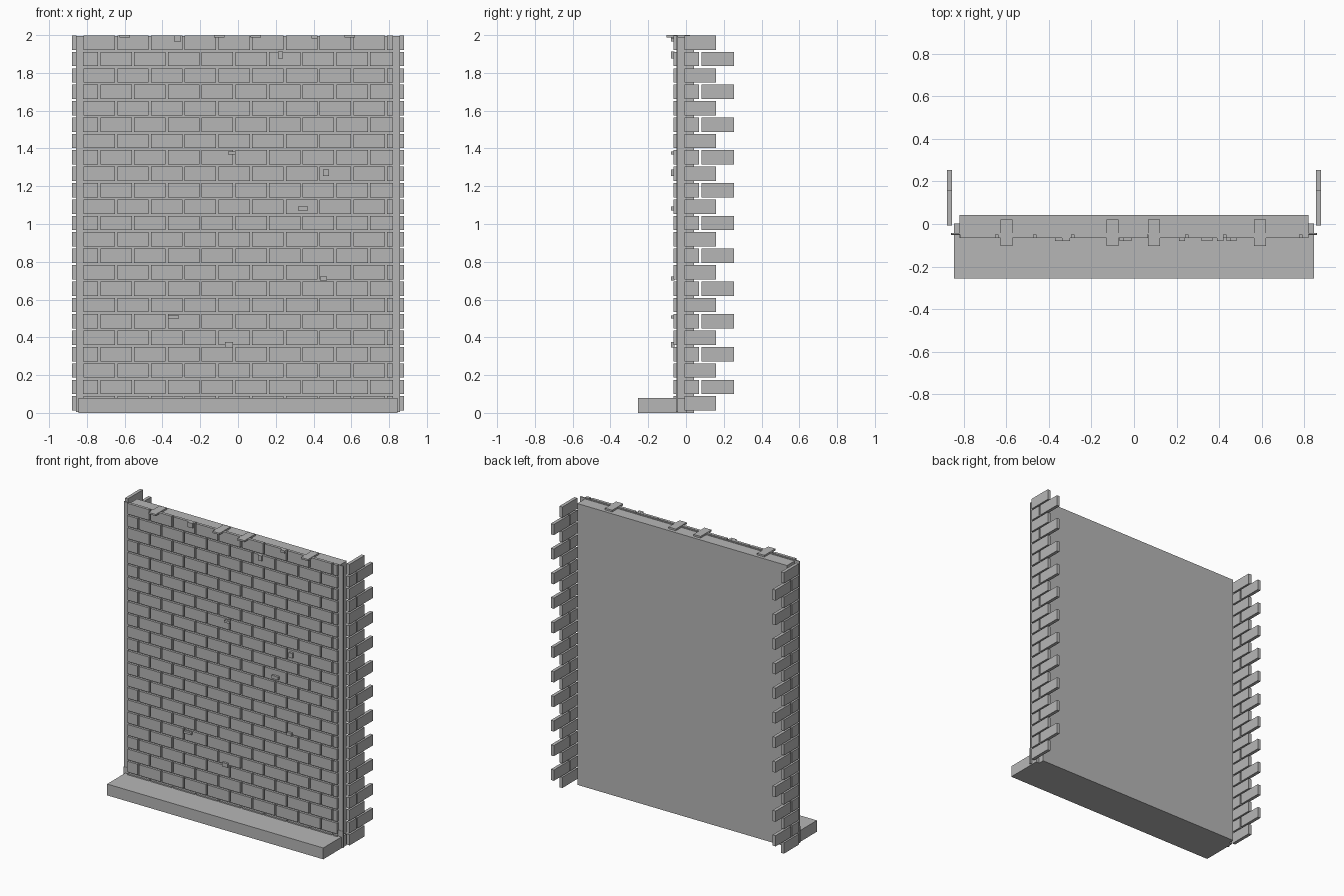
import bpy
import bmesh
from mathutils import Matrix, Vector

cube = bpy.data.objects.get("Cube")
if cube:
    bpy.data.objects.remove(cube, do_unlink=True)

stone = bpy.data.materials.new("stone grey")
stone.use_nodes = True
COLOR = (0.47, 0.47, 0.47, 1)
stone.diffuse_color = COLOR
stone.node_tree.nodes["Principled BSDF"].inputs["Base Color"].default_value = COLOR


def build(name, boxes):
    """One object made of boxes given as (x0, x1, y0, y1, z0, z1)."""
    bm = bmesh.new()
    for x0, x1, y0, y1, z0, z1 in boxes:
        centre = Vector((x0 + x1, y0 + y1, z0 + z1)) / 2
        size = Matrix.Diagonal((x1 - x0, y1 - y0, z1 - z0, 1))
        bmesh.ops.create_cube(bm, size=1, matrix=Matrix.Translation(centre) @ size)
    mesh = bpy.data.meshes.new(name)
    bm.to_mesh(mesh)
    bm.free()
    mesh.materials.append(stone)
    obj = bpy.data.objects.new(name, mesh)
    bpy.context.collection.objects.link(obj)
    return obj


ROWS, PITCH, FIRST, TALL = 23, 0.0868, 0.0125, 0.076
STEP, GAP, HALF = 0.1785, 0.012, 0.82
FACE, BACKING = -0.065, -0.045

# Wall core, thin front sheet and footing slab
build("wall_core", [(-HALF, HALF, BACKING, 0.043, 0, 1.988)])
build("front_sheet", [(-0.857, 0.857, -0.049, -0.042, 0.01, 1.995)])
build("footing_slab", [(-0.845, 0.845, -0.255, 0.003, 0, 0.08)])

# Front bricks in running bond, cut off at the wall ends
bricks = []
for row in range(ROWS):
    z = FIRST + row * PITCH
    joint = -0.645 - STEP * (1 if row % 2 == 0 else 1.5)
    while joint < HALF:
        left = max(joint + GAP / 2, -HALF)
        right = min(joint + STEP - GAP / 2, HALF)
        if right - left > 0.01:
            bricks.append((left, right, FACE, BACKING, z, z + TALL))
        joint += STEP
build("front_bricks", bricks)

# Toothed return bricks on both sides
for side, name in ((1, "left_return_bricks"), (-1, "right_return_bricks")):
    xa, xb = sorted((side * 0.855, side * 0.878))
    teeth = []
    for row in range(ROWS):
        z = FIRST + row * PITCH
        spans = [(-0.008, 0.16)] if row % 2 == 0 else [(-0.008, 0.07), (0.082, 0.254)]
        teeth += [(xa, xb, a, b, z, z + TALL) for a, b in spans]
    build(name, teeth)
    # Small plate at the foot of the corner
    xa, xb = sorted((side * 0.82, side * 0.858))
    build(name.split("_")[0] + "_corner_foot", [(xa, xb, -0.052, -0.043, 0.005, 0.122)])

# Flat clips laid over the top edge
build("top_clips", [(x - 0.028, x + 0.028, -0.103, 0.02, 1.988, 2.0)
                    for x in (-0.599, -0.1, 0.094, 0.591)])

# Raised chips on the brick faces: x, z, width, height
chips = [(-0.32, 1.982, 0.037, 0.034), (0.225, 1.895, 0.028, 0.038),
         (-0.032, 1.375, 0.04, 0.016), (0.466, 1.272, 0.03, 0.034),
         (0.343, 1.082, 0.053, 0.022), (0.452, 0.711, 0.037, 0.022),
         (-0.341, 0.508, 0.058, 0.016), (-0.048, 0.36, 0.042, 0.028),
         (0.405, 1.99, 0.032, 0.018)]
build("brick_chips", [(x - w / 2, x + w / 2, -0.08, FACE + 0.003, z - h / 2, z + h / 2)
                      for x, z, w, h in chips])
